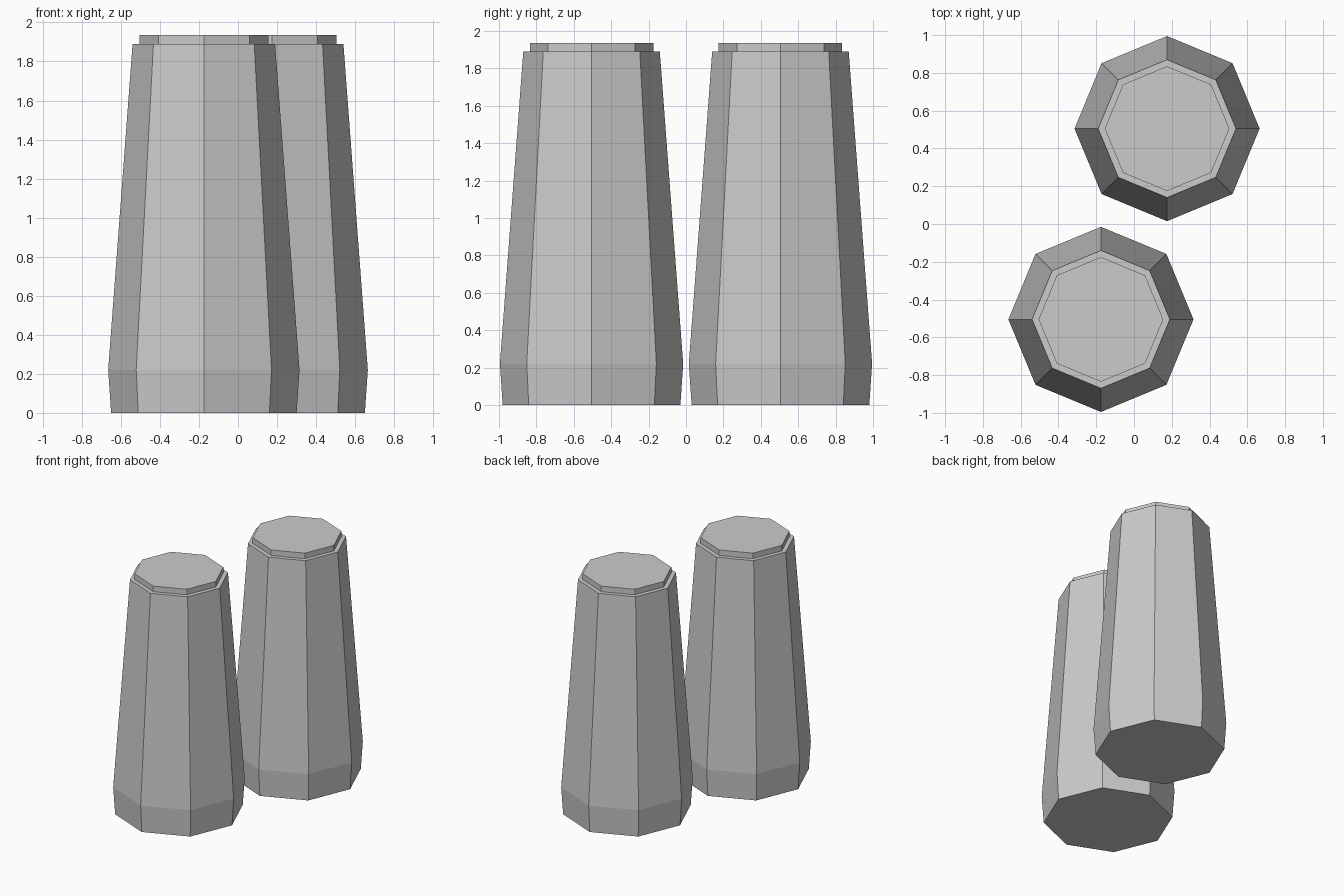
import bpy, bmesh
from math import cos, sin, pi

cube = bpy.data.objects.get("Cube")
if cube:
    bpy.data.objects.remove(cube, do_unlink=True)

# Single plain grey
grey = bpy.data.materials.new("light grey")
grey.use_nodes = True
colour = (0.6, 0.6, 0.6, 1)
grey.diffuse_color = colour
grey.node_tree.nodes["Principled BSDF"].inputs["Base Color"].default_value = colour

SIDES = 8
# Radius and height, from the foot to the raised cap
PROFILE = [(0.475, 0), (0.49, 0.22), (0.365, 1.89), (0.33, 1.89), (0.33, 1.935)]


def faceted_column(name, x, y):
    bm = bmesh.new()
    rings = [[bm.verts.new((r * cos(2 * pi * i / SIDES), r * sin(2 * pi * i / SIDES), z))
              for i in range(SIDES)] for r, z in PROFILE]
    for low, high in zip(rings, rings[1:]):
        for i in range(SIDES):
            j = (i + 1) % SIDES
            bm.faces.new((low[i], low[j], high[j], high[i]))
    # Close the foot and the cap
    bm.faces.new(rings[0][::-1])
    bm.faces.new(rings[-1])
    mesh = bpy.data.meshes.new(name)
    bm.to_mesh(mesh)
    bm.free()
    mesh.materials.append(grey)
    obj = bpy.data.objects.new(name, mesh)
    obj.location = (x, y, 0)
    bpy.context.collection.objects.link(obj)


# Two matching columns, set diagonally
faceted_column("front_column", -0.175, -0.505)
faceted_column("back_column", 0.175, 0.505)
